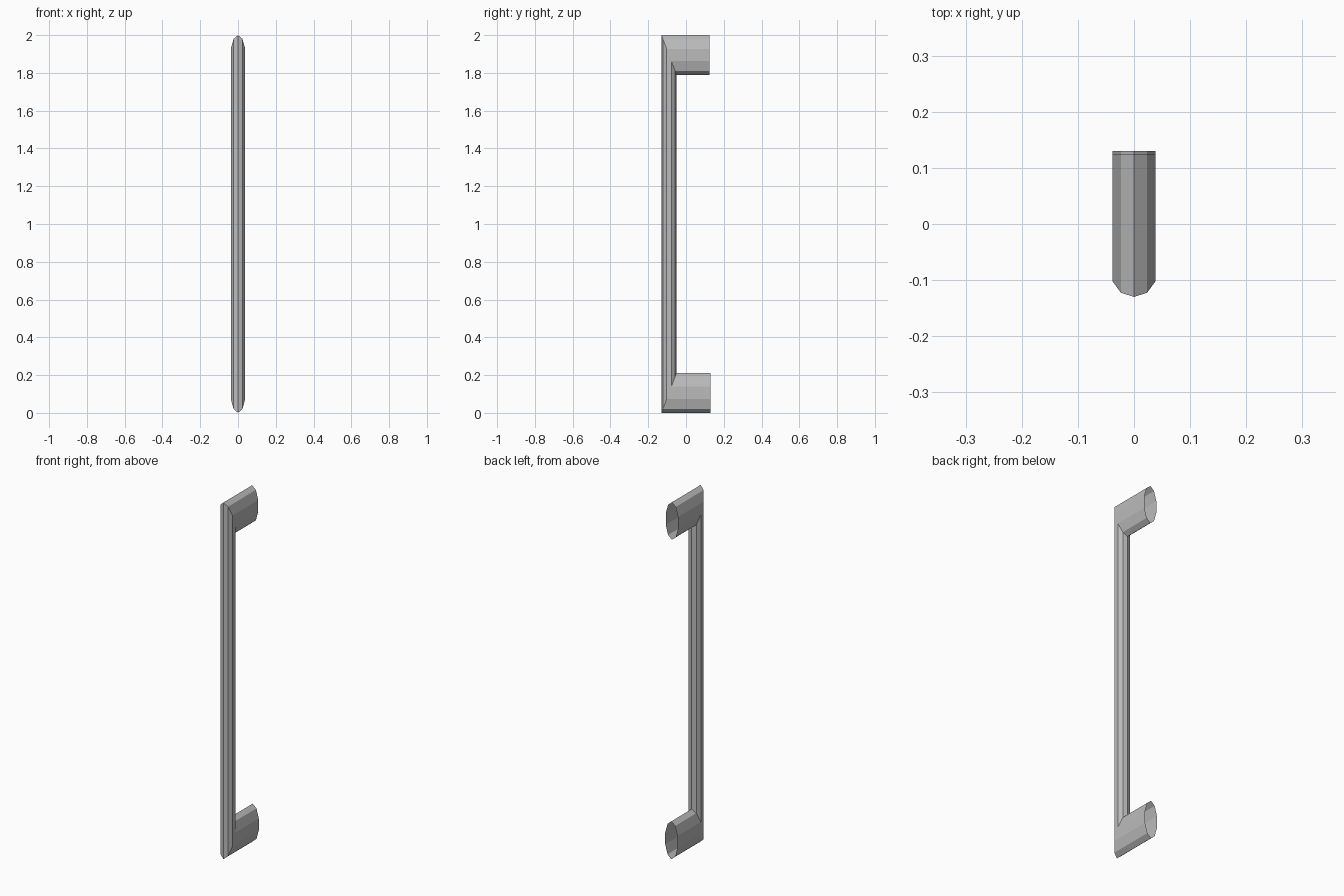
import bpy
import bmesh
from math import sin, cos, tau

cube = bpy.data.objects.get("Cube")
if cube:
    bpy.data.objects.remove(cube, do_unlink=True)

# Plain grey metal
metal = bpy.data.materials.new("grey_metal")
metal.use_nodes = True
grey = (0.5, 0.5, 0.5, 1)
metal.diffuse_color = grey
metal.node_tree.nodes["Principled BSDF"].inputs["Base Color"].default_value = grey

SIDES = 10
RADIUS = 0.04        # bar radius
BAR_Y = -0.09        # bar axis
TOP_HALF = 0.105     # half height of the upper leg
LOW_HALF = 0.106     # half height of the lower leg

bm = bmesh.new()


def ring(centre_y, depth, centre_z, height):
    """Ten-sided section; depth and height set how far it leans outward."""
    verts = []
    for i in range(SIDES):
        a = tau * i / SIDES
        out = cos(a)
        verts.append(bm.verts.new((RADIUS * sin(a),
                                   centre_y - depth * out,
                                   centre_z + height * out)))
    return verts


# Open tube: upper leg end, two mitred corners, lower leg end
top_z = 2 - TOP_HALF
rings = [
    ring(0.125, 0, top_z, TOP_HALF),
    ring(BAR_Y, RADIUS, top_z, TOP_HALF),
    ring(BAR_Y, RADIUS, LOW_HALF, -LOW_HALF),
    ring(0.13, 0, LOW_HALF, -LOW_HALF),
]
for a, b in zip(rings, rings[1:]):
    for i in range(SIDES):
        j = (i + 1) % SIDES
        bm.faces.new((a[i], b[i], b[j], a[j]))

# Point the faces outward
bm.normal_update()
front = min(bm.faces, key=lambda f: f.calc_center_median().y)
if front.normal.y > 0:
    bmesh.ops.reverse_faces(bm, faces=bm.faces[:])

mesh = bpy.data.meshes.new("pull_handle")
bm.to_mesh(mesh)
bm.free()
mesh.materials.append(metal)
handle = bpy.data.objects.new("pull_handle", mesh)
bpy.context.collection.objects.link(handle)
